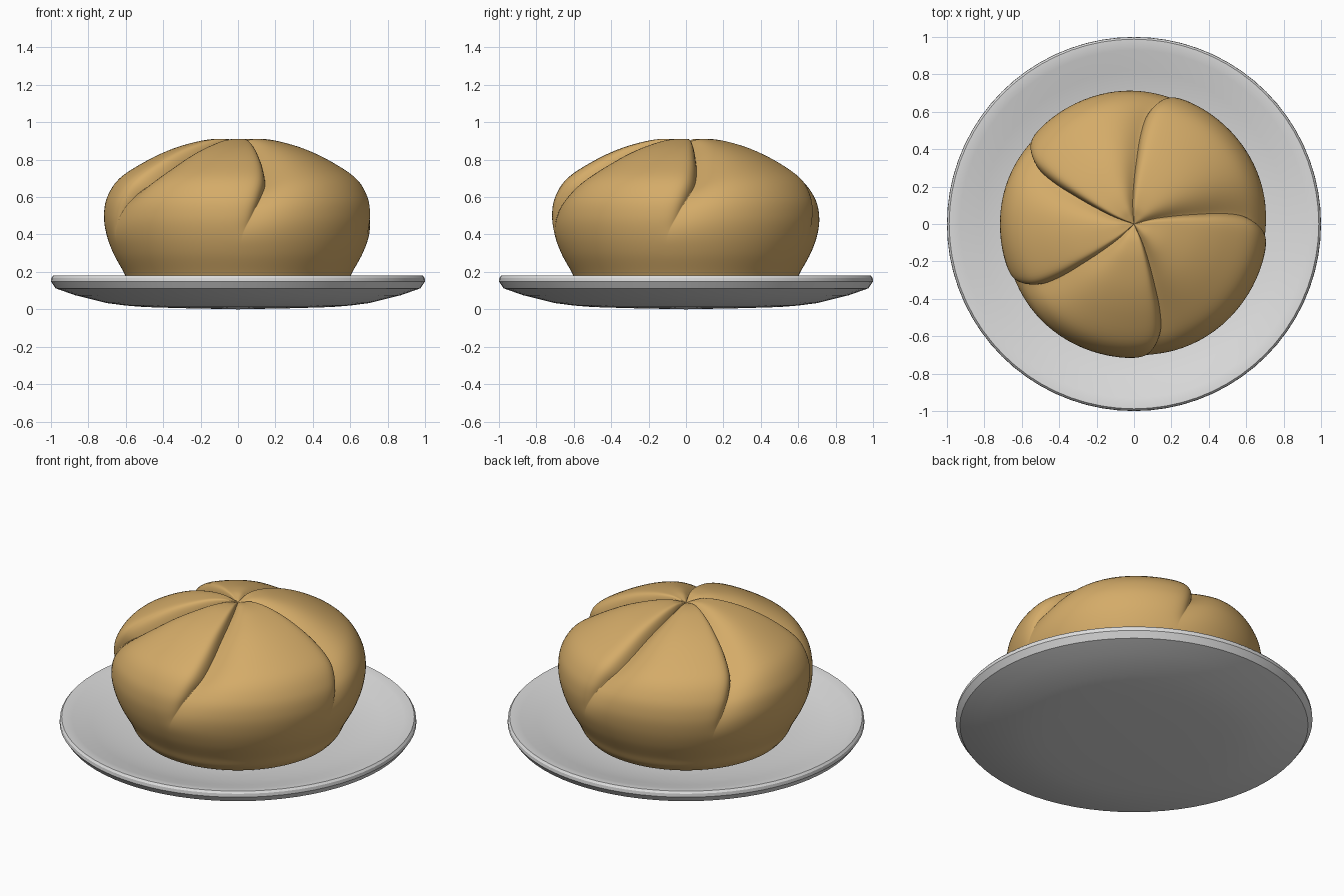
import bpy, bmesh, math

if "Cube" in bpy.data.objects:
    bpy.data.objects.remove(bpy.data.objects["Cube"])


def material(name, rgb):
    m = bpy.data.materials.new(name)
    m.diffuse_color = (*rgb, 1)
    m.use_nodes = True
    m.node_tree.nodes["Principled BSDF"].inputs["Base Color"].default_value = m.diffuse_color
    return m


def lathe(name, rings, mat, angle):
    """Skin a list of closed rings; the first and last entries are single pole points."""
    bm = bmesh.new()
    top, bottom = bm.verts.new(rings[0]), bm.verts.new(rings[-1])
    loops = [[bm.verts.new(p) for p in ring] for ring in rings[1:-1]]
    n = len(loops[0])
    for i in range(n):
        j = (i + 1) % n
        bm.faces.new((top, loops[0][i], loops[0][j]))
        bm.faces.new((bottom, loops[-1][j], loops[-1][i]))
        for a, b in zip(loops, loops[1:]):
            bm.faces.new((a[i], b[i], b[j], a[j]))
    bmesh.ops.recalc_face_normals(bm, faces=bm.faces)
    mesh = bpy.data.meshes.new(name)
    bm.to_mesh(mesh)
    bm.free()
    mesh.materials.append(mat)
    ob = bpy.data.objects.new(name, mesh)
    bpy.context.collection.objects.link(ob)
    bpy.ops.object.select_all(action='DESELECT')
    ob.select_set(True)
    bpy.context.view_layer.objects.active = ob
    bpy.ops.object.shade_smooth_by_angle(angle=math.radians(angle))
    return ob


def spline(points, steps):
    """Catmull-Rom through tuples of any length."""
    out = []
    for i in range(len(points) - 1):
        quad = [points[max(0, min(len(points) - 1, i + k))] for k in (-1, 0, 1, 2)]
        for s in range(steps):
            t = s / steps
            out.append(tuple(0.5 * (2 * b + (c - a) * t + (2 * a - 5 * b + 4 * c - d) * t * t
                                    + (3 * b - a - 3 * c + d) * t ** 3)
                             for a, b, c, d in zip(*quad)))
    return out + [points[-1]]


# Plate: shallow dish with a bevelled rim
plate_profile = [(0.3, 0.085), (0.55, 0.092), (0.7, 0.112), (0.82, 0.14), (0.93, 0.172),
                 (0.965, 0.179), (0.988, 0.18), (0.998, 0.168), (1.0, 0.148), (0.975, 0.112),
                 (0.87, 0.075), (0.7, 0.033), (0.6, 0.02), (0.5, 0.012), (0.3, 0.006)]
SIDES = 72
rings = [[(r * math.cos(2 * math.pi * i / SIDES), r * math.sin(2 * math.pi * i / SIDES), z)
          for i in range(SIDES)] for r, z in plate_profile]
lathe("plate", [(0, 0, 0.085)] + rings + [(0, 0, 0)],
      material("plate grey", (0.72, 0.72, 0.72)), 28)

# Bun profile: radius, height, seam depth, seam swirl in degrees
bun_profile = [(0, 0.885, 0, 9), (0.04, 0.899, 0.014, 8), (0.1, 0.911, 0.032, 7),
               (0.2, 0.902, 0.05, 4), (0.35, 0.86, 0.065, 1), (0.5, 0.79, 0.072, -1),
               (0.635, 0.7, 0.07, -4), (0.7, 0.6, 0.05, -8), (0.717, 0.5, 0.024, -12),
               (0.703, 0.4, 0.003, -16), (0.667, 0.3, 0, -17), (0.612, 0.2, 0, -17),
               (0.575, 0.13, 0, -17), (0.51, 0.095, 0, -17), (0.25, 0.09, 0, -17)]
curve = spline(bun_profile, 6)[1:]
seams = [8, 87, 154, 217, 288]  # seam directions at mid radius
PER = 36

rings = []
for k, (r, z, depth, swirl) in enumerate(curve):
    a, b = curve[max(0, k - 1)], curve[min(len(curve) - 1, k + 1)]
    dr, dz = b[0] - a[0], b[1] - a[1]
    length = math.hypot(dr, dz)
    nr, nz = -dz / length, dr / length  # outward normal of the profile
    ring = []
    for q in range(5):
        start = seams[q]
        span = (seams[(q + 1) % 5] - start) % 360
        for i in range(PER):
            x = i / PER
            s = x - 0.9 * math.sin(2 * math.pi * x) / (2 * math.pi)  # cluster at seams
            # slow rise out of the valley, then a steep rolled lip at the next seam
            drop = depth * max(math.exp(-(s / 0.17) ** 1.3), math.exp(-(1 - s) / 0.03))
            ang = math.radians(start + span * s + swirl)
            rr, zz = max(r - nr * drop, 0.003), z - nz * drop
            ring.append((rr * math.cos(ang), rr * math.sin(ang), zz))
    rings.append(ring)
bun = lathe("bread_roll", [(0, 0, 0.885)] + rings + [(0, 0, 0.09)],
            material("baked crust", (0.66, 0.41, 0.14)), 80)
